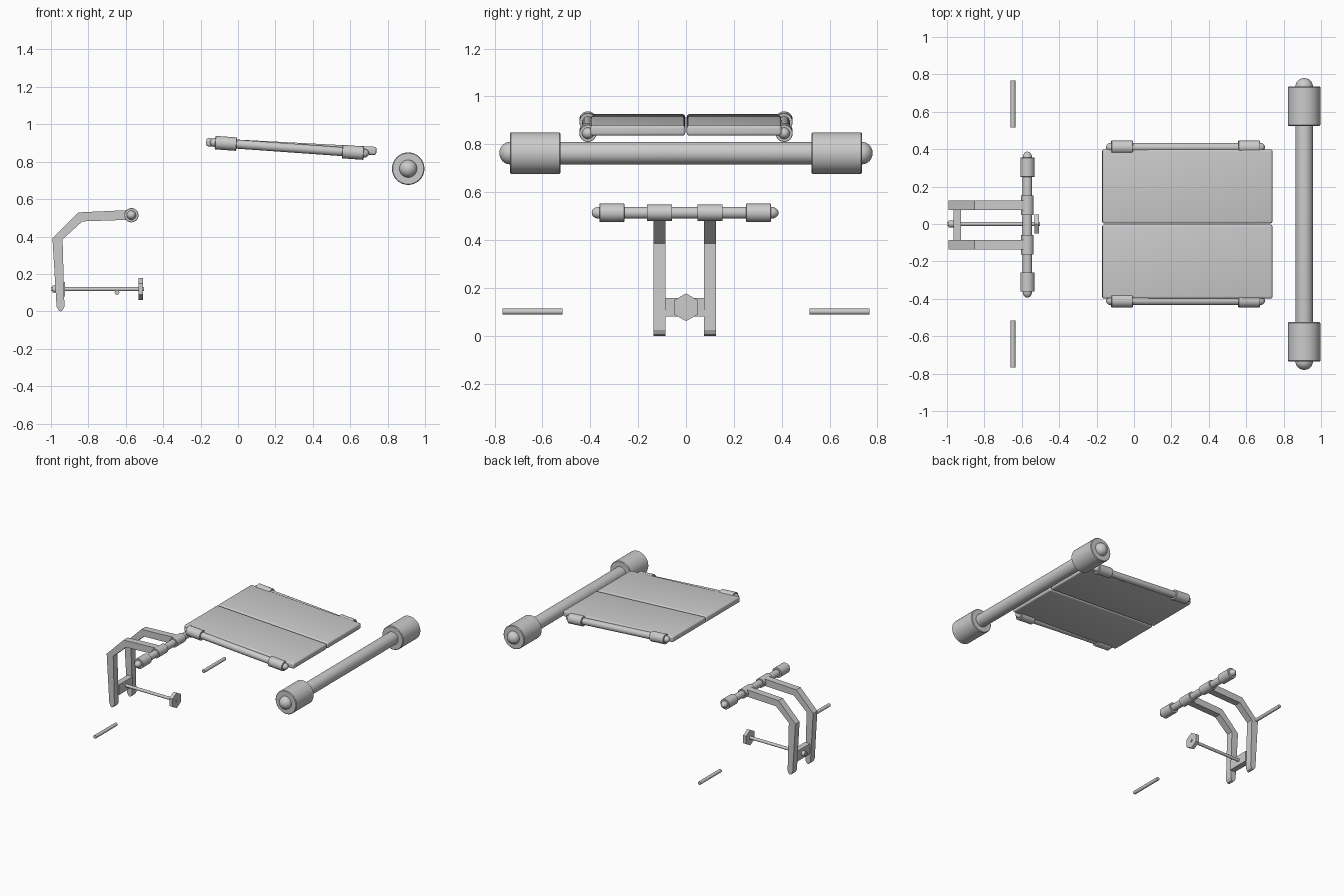
import bpy, bmesh, math
from mathutils import Vector

if "Cube" in bpy.data.objects:
    bpy.data.objects.remove(bpy.data.objects["Cube"])


def finish(name, bm, smooth=True):
    bmesh.ops.recalc_face_normals(bm, faces=bm.faces)
    mesh = bpy.data.meshes.new(name)
    bm.to_mesh(mesh)
    bm.free()
    ob = bpy.data.objects.new(name, mesh)
    bpy.context.collection.objects.link(ob)
    if smooth:
        bpy.ops.object.select_all(action='DESELECT')
        ob.select_set(True)
        bpy.context.view_layer.objects.active = ob
        bpy.ops.object.shade_smooth_by_angle(angle=math.radians(35))
    return ob


def lathe(name, a, b, profile, n=32):
    """Revolve (distance, radius) points around the line from a to b."""
    a, b = Vector(a), Vector(b)
    d = (b - a).normalized()
    q = d.to_track_quat('Z', 'Y')
    bm = bmesh.new()
    rings = []
    for t, r in profile:
        rings.append([bm.verts.new(a + q @ Vector((r * math.cos(k * math.tau / n),
                                                   r * math.sin(k * math.tau / n), t)))
                      for k in range(n)])
    for r0, r1 in zip(rings, rings[1:]):
        for k in range(n):
            bm.faces.new((r0[k], r0[(k + 1) % n], r1[(k + 1) % n], r1[k]))
    bm.faces.new(rings[0])
    bm.faces.new(rings[-1])
    return finish(name, bm, n > 6)


def tube(name, a, b, r, n=32):
    return lathe(name, a, b, [(0, r), ((Vector(b) - Vector(a)).length, r)], n)


def padded_bar(name, a, b, r, grip_r, grip_len, dome):
    """Round bar with domed tips and a thick collar near each end."""
    a, b = Vector(a), Vector(b)
    L = (b - a).length
    d = (b - a).normalized()
    arc = [(dome * (1 - math.cos(t)), r * max(math.sin(t), 0.03))
           for t in [i * math.pi / 12 for i in range(7)]]
    lathe(name, a, b, arc + [(L - t, q) for t, q in reversed(arc)])
    c = min(0.006, grip_r * 0.05)
    for i, s in enumerate((dome, L - dome - grip_len)):
        p = a + d * s
        lathe(f"{name}_collar_{i + 1}", p, p + d * grip_len,
              [(0, grip_r - c), (c, grip_r), (grip_len - c, grip_r), (grip_len, grip_r - c)])


def box(name, center, size, bevel=0.0, tilt=0.0):
    bm = bmesh.new()
    bmesh.ops.create_cube(bm, size=1)
    bmesh.ops.scale(bm, vec=size, verts=bm.verts)
    if bevel:
        bmesh.ops.bevel(bm, geom=bm.edges[:], offset=bevel, segments=4,
                        profile=0.5, affect='EDGES')
    ob = finish(name, bm)
    ob.location = center
    ob.rotation_euler.y = tilt
    return ob


# large front bar
padded_bar("foot_bar", (0.91, -0.78, 0.763), (0.91, 0.78, 0.763), 0.047, 0.087, 0.21, 0.045)

# two cushion panels with a rail along each outer side
for side, s in (("left", -1), ("right", 1)):
    box(f"panel_{side}", (0.285, s * 0.201, 0.881), (0.911, 0.396, 0.044), 0.012, math.radians(3))
    padded_bar(f"side_rail_{side}", (-0.15, s * 0.41, 0.904), (0.70, s * 0.41, 0.844),
               0.024, 0.036, 0.115, 0.028)

# bent bracket plates, with a sleeve around the upper bar
outline = [(-.958, .005), (-.970, .025), (-.992, .39), (-.853, .529), (-.57, .542),
           (-.57, .490), (-.832, .481), (-.938, .385), (-.928, .025), (-.938, .005), (-.948, 0)]
Y0 = -0.005
for side, s in (("left", -1), ("right", 1)):
    y = Y0 + s * 0.105
    bm = bmesh.new()
    face = bm.faces.new([bm.verts.new((x, y - 0.025, z)) for x, z in outline])
    ext = bmesh.ops.extrude_face_region(bm, geom=[face])
    bmesh.ops.translate(bm, vec=(0, 0.05, 0),
                        verts=[v for v in ext["geom"] if isinstance(v, bmesh.types.BMVert)])
    finish(f"bracket_{side}", bm, False)
    tube(f"bracket_sleeve_{side}", (-.57, y - 0.052, .514), (-.57, y + 0.052, .514), 0.034)
    # loose peg beside the bracket
    tube(f"peg_{side}", (-.647, s * 0.642 - 0.125, .101), (-.647, s * 0.642 + 0.125, .101), 0.0125, 24)

padded_bar("upper_bar", (-.57, -.394, .514), (-.57, .387, .514), 0.025, 0.038, 0.104, 0.032)

# cross block, clamp screw, hexagonal knob and end nut
box("cross_block", (-.945, Y0, .119), (.042, .165, .077))
tube("clamp_screw", (-.998, 0, .119), (-.502, 0, .119), 0.011, 24)
tube("clamp_nut", (-.992, 0, .119), (-.964, 0, .119), 0.019, 24)
knob = tube("clamp_knob", (-.532, 0, .119), (-.507, 0, .119), 0.058, 6)
# turn the knob so a corner points straight up
corner = max(knob.data.vertices, key=lambda v: v.co.z).co
if abs(corner.y) > 0.01:
    for v in knob.data.vertices:
        dy, dz = v.co.y, v.co.z - 0.119
        v.co.y, v.co.z = -dz, 0.119 + dy
